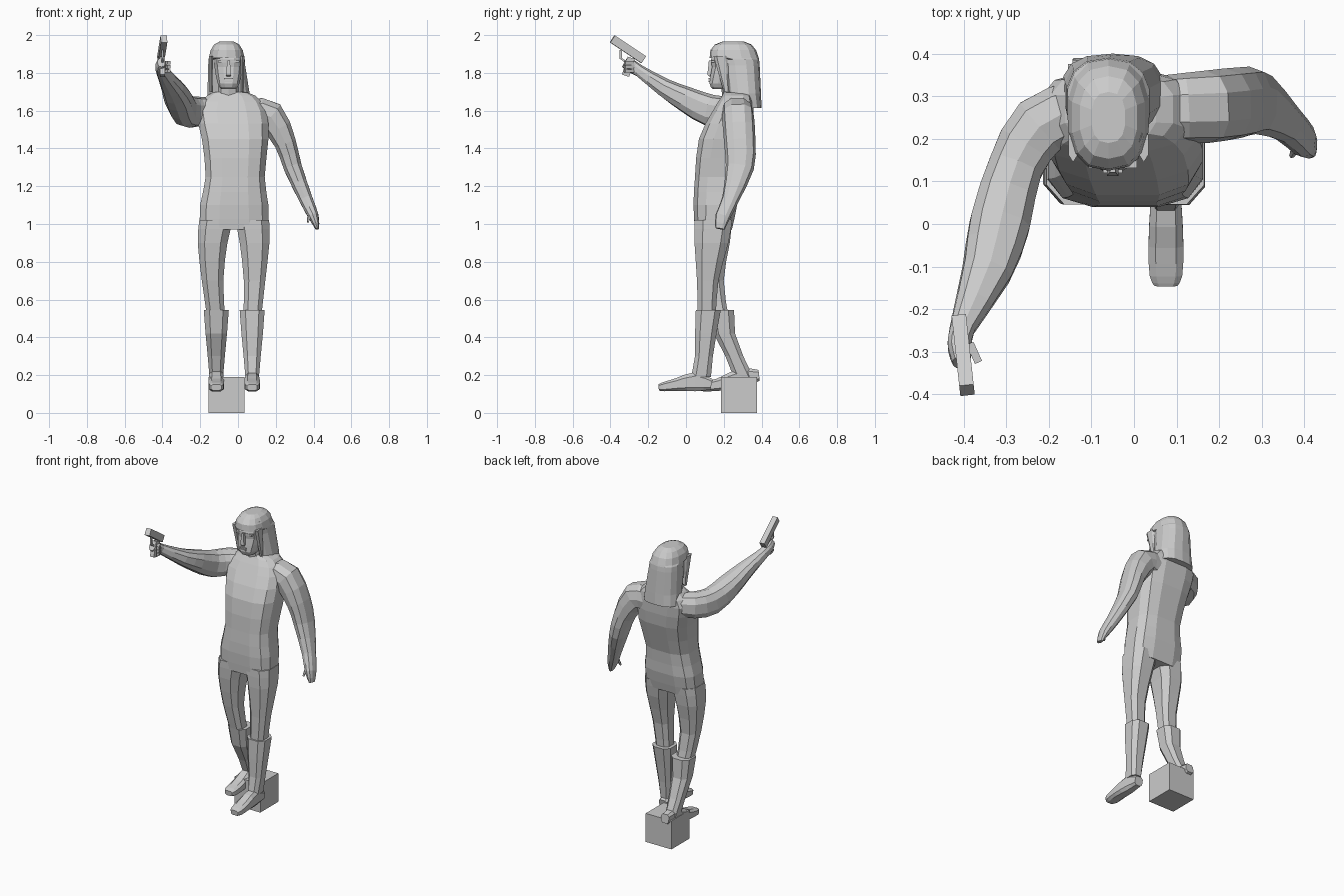
import bpy, bmesh
from math import sin, cos, pi, copysign
from mathutils import Vector

default = bpy.data.objects.get("Cube")
if default:
    bpy.data.objects.remove(default, do_unlink=True)

GREY = (.6, .6, .6, 1)
mat = bpy.data.materials.new("plain grey")
mat.use_nodes = True
mat.diffuse_color = GREY
mat.node_tree.nodes["Principled BSDF"].inputs["Base Color"].default_value = GREY

X, Y, Z = Vector((1, 0, 0)), Vector((0, 1, 0)), Vector((0, 0, 1))


def finish(name, bm):
    bmesh.ops.recalc_face_normals(bm, faces=bm.faces)
    mesh = bpy.data.meshes.new(name)
    bm.to_mesh(mesh)
    bm.free()
    mesh.materials.append(mat)
    obj = bpy.data.objects.new(name, mesh)
    bpy.context.collection.objects.link(obj)


def ring(x, y, z, wide, deep):
    """Centre and half sizes of one cross-section."""
    return (x, y, z, wide, deep)


def refine(keys):
    """Add a section halfway along a smooth curve between each pair of keys."""
    padded = [keys[0], *keys, keys[-1]]
    result = []
    for group in zip(padded, padded[1:], padded[2:], padded[3:]):
        middle = tuple((a + b) / 2 + (a + b - before - after) / 16
                       for before, a, b, after in zip(*group))
        result += [group[1], middle]
    return result + [keys[-1]]


def loft(name, keys, sides=10, power=.8, ref=None, smooth=True):
    """Skin the sections; ref turns them square to the path, else they lie level."""
    sections = refine(keys) if smooth else keys
    centres = [Vector(section[:3]) for section in sections]
    last = len(centres) - 1
    bm = bmesh.new()
    loops = []
    for i, section in enumerate(sections):
        wide, deep = section[3:]
        u, v = X, Y
        if ref:
            t = (centres[min(i + 1, last)] - centres[max(i - 1, 0)]).normalized()
            u = t.cross(ref).normalized()
            v = u.cross(t)
        loop = []
        for k in range(sides):
            angle = 2 * pi * (k + .5) / sides
            c, s = (copysign(abs(f) ** power, f) for f in (cos(angle), sin(angle)))
            loop.append(bm.verts.new(centres[i] + u * (c * wide) + v * (s * deep)))
        loops.append(loop)
    for low, high in zip(loops, loops[1:]):
        for k in range(sides):
            j = (k + 1) % sides
            bm.faces.new((low[k], low[j], high[j], high[k]))
    bm.faces.new(loops[0])
    bm.faces.new(loops[-1])
    finish(name, bm)


def beam(name, start, end, wide, deep, ref=Z):
    """Rectangular bar between two points."""
    ends = [ring(*p, wide, deep) for p in (start, end)]
    loft(name, ends, sides=4, power=0, ref=ref, smooth=False)


# Block under the rear foot
bm = bmesh.new()
bmesh.ops.create_cube(bm, size=.19)
bmesh.ops.translate(bm, verts=bm.verts, vec=(-.06, .28, .095))
finish("block", bm)

# Torso and neck
loft("torso", [
    ring(x=-.02, y=.145, z=.97, wide=.185, deep=.1),
    ring(x=-.02, y=.155, z=1.1, wide=.185, deep=.118),
    ring(x=-.015, y=.165, z=1.25, wide=.16, deep=.12),
    ring(x=-.015, y=.205, z=1.45, wide=.18, deep=.14),
    ring(x=-.035, y=.25, z=1.6, wide=.19, deep=.11),
    ring(x=-.035, y=.27, z=1.68, wide=.13, deep=.08),
    ring(x=-.05, y=.26, z=1.7, wide=.07, deep=.06)], sides=12, power=.65)
loft("neck", [
    ring(x=-.05, y=.26, z=1.66, wide=.065, deep=.065),
    ring(x=-.05, y=.24, z=1.76, wide=.058, deep=.06)], smooth=False)

# Legs, boots and feet: trail shifts the stepping-off leg backward
for side, x, trail in (("right", -.115, .07), ("left", .075, 0)):
    thigh = x * 1.17
    loft(side + "_leg", [
        ring(x=x, y=.145, z=1.02, wide=.095, deep=.105),
        ring(x=thigh, y=.135 + trail * .1, z=.9, wide=.083, deep=.095),
        ring(x=thigh, y=.115 + trail * .4, z=.7, wide=.06, deep=.06),
        ring(x=x, y=.11 + trail, z=.5, wide=.05, deep=.05)], sides=8, power=.7)
    loft(side + "_boot", [
        ring(x=x, y=.118 + trail, z=.545, wide=.07, deep=.07),
        ring(x=x, y=.105 + trail * 1.4, z=.42, wide=.06, deep=.06),
        ring(x=x, y=.095 + trail * 2.3, z=.3, wide=.048, deep=.05),
        ring(x=x, y=.08 + trail * 3.2, z=.19, wide=.038, deep=.055)],
        sides=8, power=.7, smooth=False)
    loft(side + "_foot", [
        ring(x=x, y=.135 + trail * 3.6, z=.15 + trail * .7, wide=.03, deep=.03),
        ring(x=x, y=.05 + trail * 3.5, z=.165 + trail * .3, wide=.038, deep=.053),
        ring(x=x, y=-.05 + trail * 3.2, z=.15, wide=.043, deep=.035),
        ring(x=x, y=-.12 + trail * 3, z=.138, wide=.04, deep=.025),
        ring(x=x, y=-.145 + trail * 3, z=.135, wide=.028, deep=.017)],
        sides=8, power=.6, ref=Z)

# Left arm hanging outward, with hand and thumb
loft("left_arm", [
    ring(x=.08, y=.27, z=1.58, wide=.085, deep=.08),
    ring(x=.17, y=.275, z=1.57, wide=.085, deep=.085),
    ring(x=.25, y=.285, z=1.43, wide=.06, deep=.083),
    ring(x=.29, y=.285, z=1.3, wide=.05, deep=.075),
    ring(x=.36, y=.235, z=1.13, wide=.037, deep=.045),
    ring(x=.4, y=.195, z=1.04, wide=.028, deep=.04),
    ring(x=.42, y=.18, z=.975, wide=.01, deep=.025)], ref=Y)
loft("left_thumb", [
    ring(x=.385, y=.19, z=1.08, wide=.014, deep=.014),
    ring(x=.37, y=.16, z=1.01, wide=.006, deep=.006)], sides=5, ref=Y)

# Right arm raised forward, with fist and fingers
loft("right_arm", [
    ring(x=-.13, y=.27, z=1.6, wide=.07, deep=.07),
    ring(x=-.22, y=.23, z=1.595, wide=.075, deep=.08),
    ring(x=-.28, y=.13, z=1.6, wide=.066, deep=.085),
    ring(x=-.315, y=0, z=1.66, wide=.073, deep=.068),
    ring(x=-.345, y=-.11, z=1.72, wide=.06, deep=.05),
    ring(x=-.403, y=-.245, z=1.81, wide=.03, deep=.032),
    ring(x=-.408, y=-.29, z=1.835, wide=.03, deep=.036),
    ring(x=-.406, y=-.325, z=1.855, wide=.02, deep=.027)], ref=Z)
for i in range(3):
    height = 1.81 + .022 * i
    beam("right_finger", (-.385, -.28, height), (-.365, -.325, height), .009, .009)

# Handgun
beam("gun_barrel", (-.41, -.225, 1.87), (-.392, -.39, 1.98), .017, .022)
beam("gun_grip", (-.4, -.29, 1.88), (-.4, -.32, 1.785), .014, .02, ref=Y)
beam("trigger_guard_front", (-.4, -.345, 1.92), (-.4, -.345, 1.875), .006, .006, ref=Y)
beam("trigger_guard_base", (-.4, -.35, 1.88), (-.4, -.3, 1.845), .006, .005)

# Head with nose, lips and brows
FACE = -.05
loft("head", [
    ring(x=FACE, y=.19, z=1.715, wide=.04, deep=.05),
    ring(x=FACE, y=.195, z=1.745, wide=.06, deep=.073),
    ring(x=FACE, y=.23, z=1.83, wide=.076, deep=.095),
    ring(x=FACE, y=.23, z=1.87, wide=.078, deep=.1),
    ring(x=FACE, y=.24, z=1.93, wide=.07, deep=.09)], sides=12, power=.75)
loft("nose", [
    ring(x=FACE, y=.13, z=1.865, wide=.009, deep=.012),
    ring(x=FACE, y=.126, z=1.79, wide=.018, deep=.017),
    ring(x=FACE, y=.135, z=1.78, wide=.012, deep=.012)], sides=4, smooth=False)
for name, height in (("upper_lip", 1.768), ("lower_lip", 1.756)):
    beam(name, (FACE, .15, height), (FACE, .12, height), .023, .004)
for side in (-1, 1):
    x = FACE + side * .035
    beam("brow", (x, .16, 1.86), (x, .132, 1.86), .022, .006)

# Long hair: cap with fringe over the brow, falling behind the face
CROWN = -.06
loft("hair", [
    ring(x=FACE, y=.325, z=1.615, wide=.118, deep=.075),
    ring(x=FACE, y=.305, z=1.69, wide=.114, deep=.092),
    ring(x=CROWN, y=.29, z=1.84, wide=.1, deep=.1),
    ring(x=CROWN, y=.285, z=1.87, wide=.098, deep=.102),
    ring(x=CROWN, y=.255, z=1.88, wide=.096, deep=.13),
    ring(x=CROWN, y=.25, z=1.92, wide=.087, deep=.121),
    ring(x=CROWN, y=.25, z=1.95, wide=.068, deep=.097),
    ring(x=CROWN, y=.25, z=1.965, wide=.04, deep=.06)], sides=14, smooth=False)
for side in (-1, 1):
    x = CROWN + side * .083
    loft("hair_lock", [
        ring(x=x, y=.185, z=1.89, wide=.012, deep=.04),
        ring(x=x, y=.215, z=1.7, wide=.008, deep=.015)], sides=6)
